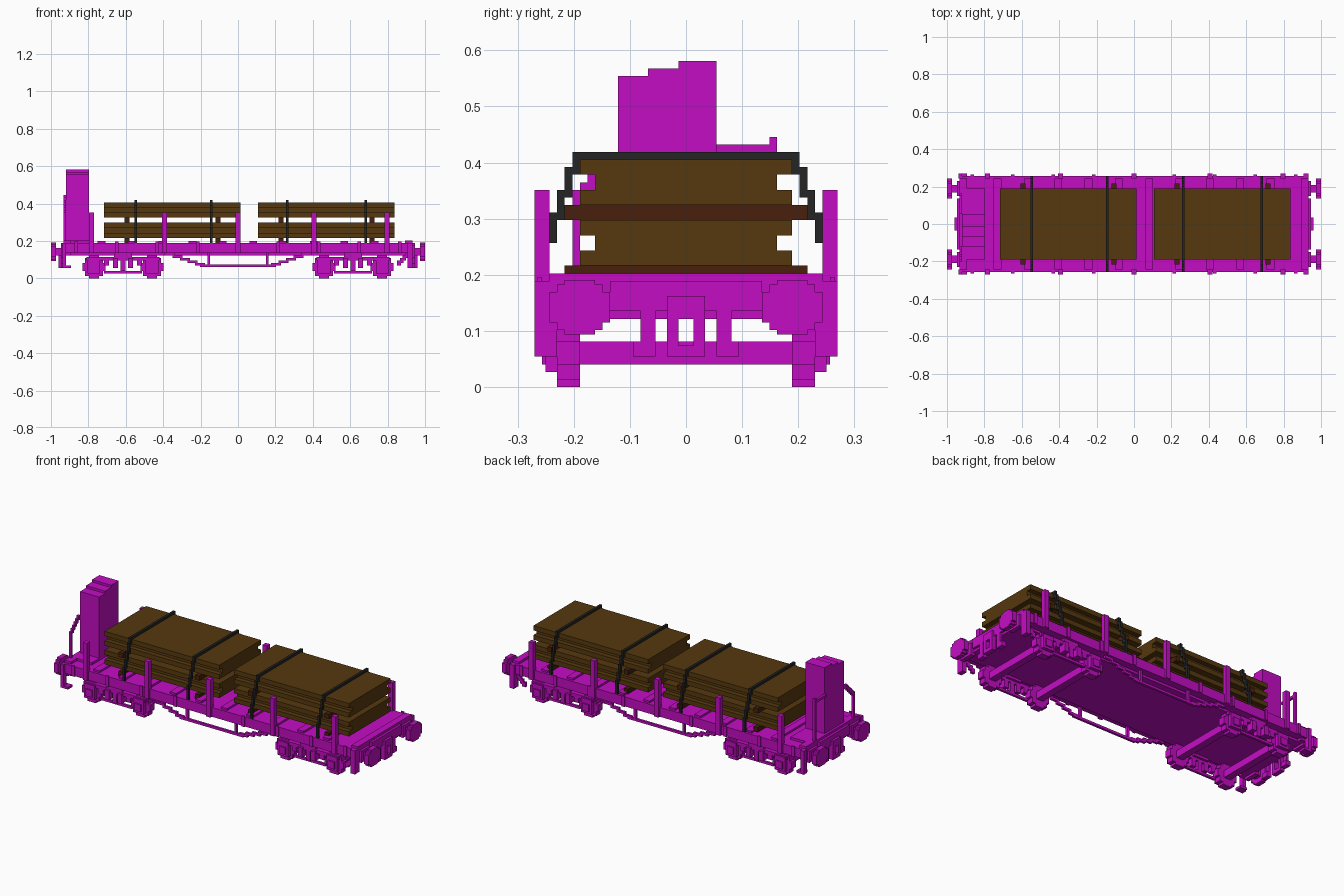
import bpy, bmesh
from mathutils import Vector

cube = bpy.data.objects.get("Cube")
if cube:
    bpy.data.objects.remove(cube, do_unlink=True)

UNIT = 2 / 148  # everything is laid out on a grid of small blocks


def material(name, r, g, b):
    mat = bpy.data.materials.new(name)
    mat.use_nodes = True
    mat.diffuse_color = (r, g, b, 1)
    mat.node_tree.nodes["Principled BSDF"].inputs["Base Color"].default_value = (r, g, b, 1)
    return mat


magenta = material("magenta paint", .55, .004, .55)
timber = material("timber brown", .093, .04, .0045)
dark_wood = material("dark wood", .065, .0145, .004)
black = material("strap black", .018, .018, .018)


class Part:
    """Collects blocks, mirrored across the chosen axes, into one object."""

    def __init__(self, name, mat, mirror=""):
        self.name, self.mat, self.mirror = name, mat, mirror
        self.bm = bmesh.new()

    def block(self, x, y, z):
        for sx in (1, -1) if "x" in self.mirror else (1,):
            for sy in (1, -1) if "y" in self.mirror else (1,):
                verts = bmesh.ops.create_cube(self.bm, size=1)["verts"]
                for v in verts:
                    t = v.co + Vector((.5, .5, .5))
                    v.co = Vector((sx * (x[0] + t.x * (x[1] - x[0])),
                                   sy * (y[0] + t.y * (y[1] - y[0])),
                                   z[0] + t.z * (z[1] - z[0]))) * UNIT
        return self

    def done(self):
        bmesh.ops.recalc_face_normals(self.bm, faces=self.bm.faces)
        mesh = bpy.data.meshes.new(self.name)
        self.bm.to_mesh(mesh)
        self.bm.free()
        mesh.materials.append(self.mat)
        obj = bpy.data.objects.new(self.name, mesh)
        bpy.context.collection.objects.link(obj)


def around(centre, half):
    return centre - half, centre + half


# Deck, underframe and raised cross planks
deck = Part("deck", magenta)
deck.block((-68, 68), (-19, 19), (10, 14))
deck.block((-66, 66), (-16, 16), (9, 10))
deck.done()
planks = Part("deck_planks", magenta)
for x in range(-54, 66, 12):
    planks.block(around(x, 1.5), (-18, 18), (14, 14.8))
planks.done()

# Headstocks with raised edge
ends = Part("headstocks", magenta, "x")
ends.block((66, 69), (-18, 18), (9, 15))
ends.block((69, 70), (-10, 10), (10, 14))
ends.done()

# Sill brackets
brackets = Part("sill_brackets", magenta, "y")
for x in range(-64, 68, 16):
    brackets.block(around(x, .7), (19, 19.6), (10, 14.5))
brackets.done()

# Side stakes
stakes = Part("side_stakes", magenta, "y")
for x in (-58, -29, 0, 30, 59):
    stakes.block(around(x, 1), (18, 20), (10, 26))
stakes.done()

# Brake house with stepped roof
house = Part("brake_house", magenta)
for y0, y1, top in ((-9, -5, 41), (-5, -1, 42), (-1, 4, 43)):
    house.block((-68, -59), (y0, y1), (14, top))
house.block((-68, -59), (-14, 14), (14, 15))
house.done()

# Handrails beside the brake house
rails = Part("handrails", magenta)
rails.block((-69, -68), (11, 12), (14, 33))
rails.block((-69, -68), (4, 12), (31, 32))
rails.block((-69, -68), (-15, -14), (14, 25))
for i in range(6):
    rails.block((-69, -68), (-15 + i, -14 + i), (24 + i, 26 + i))
rails.done()

# Buffers
buffers = Part("buffers", magenta, "xy")
buffers.block((68, 72), (12.5, 15.5), (9, 12))
buffers.block((68, 70), (11, 17), (8, 13))
for a, b in ((4, 2), (3, 3), (2, 3.6)):
    buffers.block((72, 74), around(14, a), around(10.5, b))
buffers.done()

# Draw hook and brake hoses at both ends
hook = Part("couplings", magenta, "xy")
hook.block((68, 71), (0, 2.5), (9, 12))
hook.block((69, 71), (1, 2.5), (4, 9))
hook.block((69, 71), (0, 2.5), (4, 5.5))
hook.block((69, 70), (4, 6), (4, 11))
hook.block((68, 70), (4, 7), (4, 6))
hook.done()

# Corner steps
steps = Part("corner_steps", magenta, "y")
steps.block((-69.5, -68), (18, 20), (4, 14))
steps.block((-69, -66), (17, 20), (4, 5))
for i in range(5):
    steps.block((63 + i, 64.5 + i), (17, 18), (5 + i, 7 + i))
steps.block((67, 69), (17, 20), (4, 14))
steps.done()

# Wheels as stepped discs, with axles and axle boxes
wheels = Part("wheels", magenta, "xy")
boxes = Part("axle_boxes", magenta, "xy")
axles = Part("axles", magenta, "x")
for x in (34, 57):
    for a, b in ((4.5, 1.5), (3.5, 3.5), (2, 4.5)):
        wheels.block(around(x, a), (14, 17), around(4.5, b))
    boxes.block(around(x, 2.5), (17, 18.5), (2, 8))
    boxes.block(around(x, 1.5), (18, 19), (3, 6))
    axles.block(around(x, 1.5), (-14, 14), (3, 6))
for part in (wheels, boxes, axles):
    part.done()

# Bogie side frames
bogies = Part("bogie_frames", magenta, "xy")
bogies.block((31, 60), (16, 18), (7, 8.5))
bogies.block((38, 53), (16, 17), (2, 3))
bogies.block((42, 49), (15, 18), (8, 10))
bogies.block((44.5, 46.5), (16, 18), (3, 9))
for x in (42.5, 48.5):
    bogies.block(around(x, 1), (16, 19), (4, 8))
for x in (39, 52):
    bogies.block(around(x, 1), (16, 18), (5, 7))
bogies.done()

# Truss rods under the sills
truss = Part("truss_rods", magenta, "xy")
truss.block((0, 15), (17, 18), (4.5, 5.5))
truss.block((11, 12), (17, 18), (5, 10))
for i in range(5):
    truss.block((13 + i * 3, 17 + i * 3), (17, 18), (5 + i, 6 + i))
truss.done()

# Two timber stacks with recessed middle boards
for name, x in (("left_side_stack", (8, 62)), ("right_side_stack", (-53, 1))):
    stack = Part(name, timber)
    for base in (16, 24):
        for i, half in enumerate((14, 12, 14)):
            stack.block(x, (-half, half), (base + i * 2, base + i * 2 + 2))
    stack.done()

# Bearers below and between the layers
bearers = Part("bearers", dark_wood)
for x in (-44, -8, 17, 53):
    bearers.block(around(x, 1), (-16, 16), (14, 16))
    bearers.block(around(x, 1), (-16, 16), (22, 24))
bearers.done()

# Tie-down straps stepping outward to the sills
straps = Part("straps", black, "y")
for x in (-40.5, -10.5, 19.5, 50.5):
    straps.block(around(x, .5), (0, 14), (30, 31))
    levels = (31, 28, 25, 22, 19, 14)
    for i in range(5):
        straps.block(around(x, .5), (14 + i, 15 + i), (levels[i + 1], levels[i] + (i > 0)))
straps.done()
